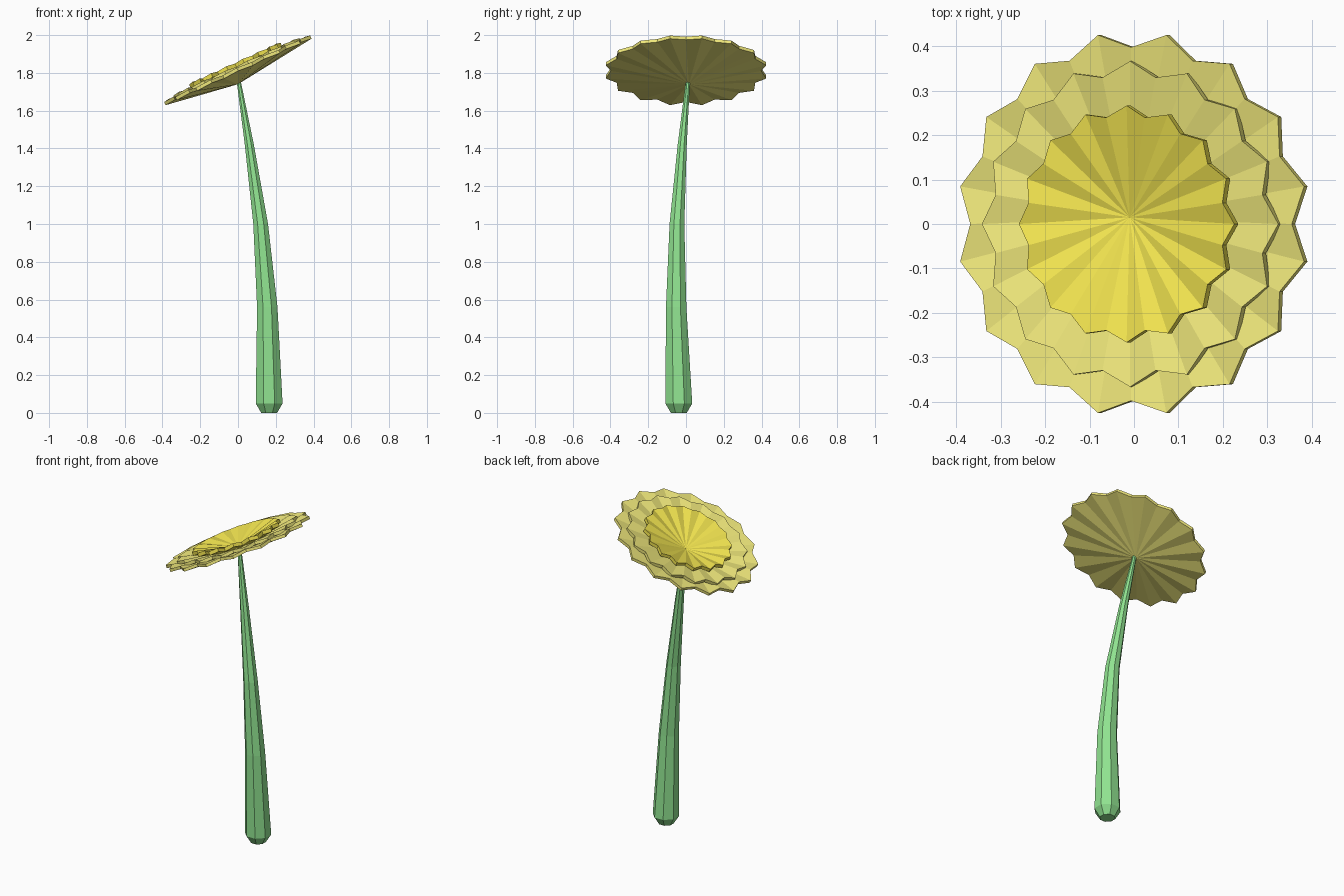
import bpy, bmesh, math
from mathutils import Vector, Matrix

if "Cube" in bpy.data.objects:
    bpy.data.objects.remove(bpy.data.objects["Cube"])

def material(name, rgb):
    m = bpy.data.materials.new(name)
    m.diffuse_color = (*rgb, 1)
    m.use_nodes = True
    m.node_tree.nodes["Principled BSDF"].inputs["Base Color"].default_value = m.diffuse_color
    return m

def finish(bm, name, mat):
    bmesh.ops.recalc_face_normals(bm, faces=bm.faces[:])
    me = bpy.data.meshes.new(name)
    bm.to_mesh(me)
    bm.free()
    me.materials.append(mat)
    ob = bpy.data.objects.new(name, me)
    bpy.context.collection.objects.link(ob)
    return ob

def bridge(bm, a, b):
    n = len(a)
    for i in range(n):
        j = (i + 1) % n
        bm.faces.new((a[i], a[j], b[j], b[i]))

green = material("stem_green", (0.28, 0.77, 0.28))
pale = material("petal_yellow", (0.87, 0.81, 0.2))
gold = material("centre_yellow", (0.89, 0.78, 0.08))

# Stem: tapering octagon swept along a gentle bend (x, y, z, half width)
path = [(0.165, -0.038, 0.0, 0.042), (0.165, -0.038, 0.05, 0.071),
        (0.155, -0.052, 0.56, 0.054), (0.12, -0.048, 1.0, 0.039),
        (0.06, -0.02, 1.42, 0.024), (0.004, 0.01, 1.755, 0.011)]
bm = bmesh.new()
rings = []
for x, y, z, w in path:
    r = w / math.cos(math.pi / 8)
    rings.append([bm.verts.new((x + r * math.cos((k + .5) * math.pi / 4),
                                y + r * math.sin((k + .5) * math.pi / 4), z))
                  for k in range(8)])
for a, b in zip(rings, rings[1:]):
    bridge(bm, a, b)
bm.faces.new(rings[0])
bm.faces.new(rings[-1])
finish(bm, "stem", green)

# Flower head: three pleated shallow cones, tilted up toward +x
TILT = Matrix.Translation((0, 0, 1.74)) @ Matrix.Rotation(-math.radians(24.5), 4, 'Y')

def petal_layer(name, radius, rim_h, apex_h, thick, phase, mat):
    bm = bmesh.new()
    loops = []
    for dh in (0, thick):
        apex = bm.verts.new((0.415 * apex_h, 0.015, apex_h + dh))
        loop = []
        for k in range(32):
            tip = k % 2 == 0
            a = (k + phase) * math.pi / 16
            r = radius * (1 if tip else 0.917)
            loop.append(bm.verts.new((0.03 + r * math.cos(a), r * math.sin(a),
                                      rim_h + dh + (0 if tip else 0.006))))
        for k in range(32):
            bm.faces.new((apex, loop[k], loop[(k + 1) % 32]))
        loops.append(loop)
    bridge(bm, *loops)
    bm.transform(TILT)
    return finish(bm, name, mat)

petal_layer("outer_petals", 0.433, 0.058, 0.0, 0.018, 1, pale)
petal_layer("middle_petals", 0.366, 0.067, 0.008, 0.020, 0, pale)
petal_layer("flower_centre", 0.266, 0.084, 0.018, 0.022, 0, gold)
